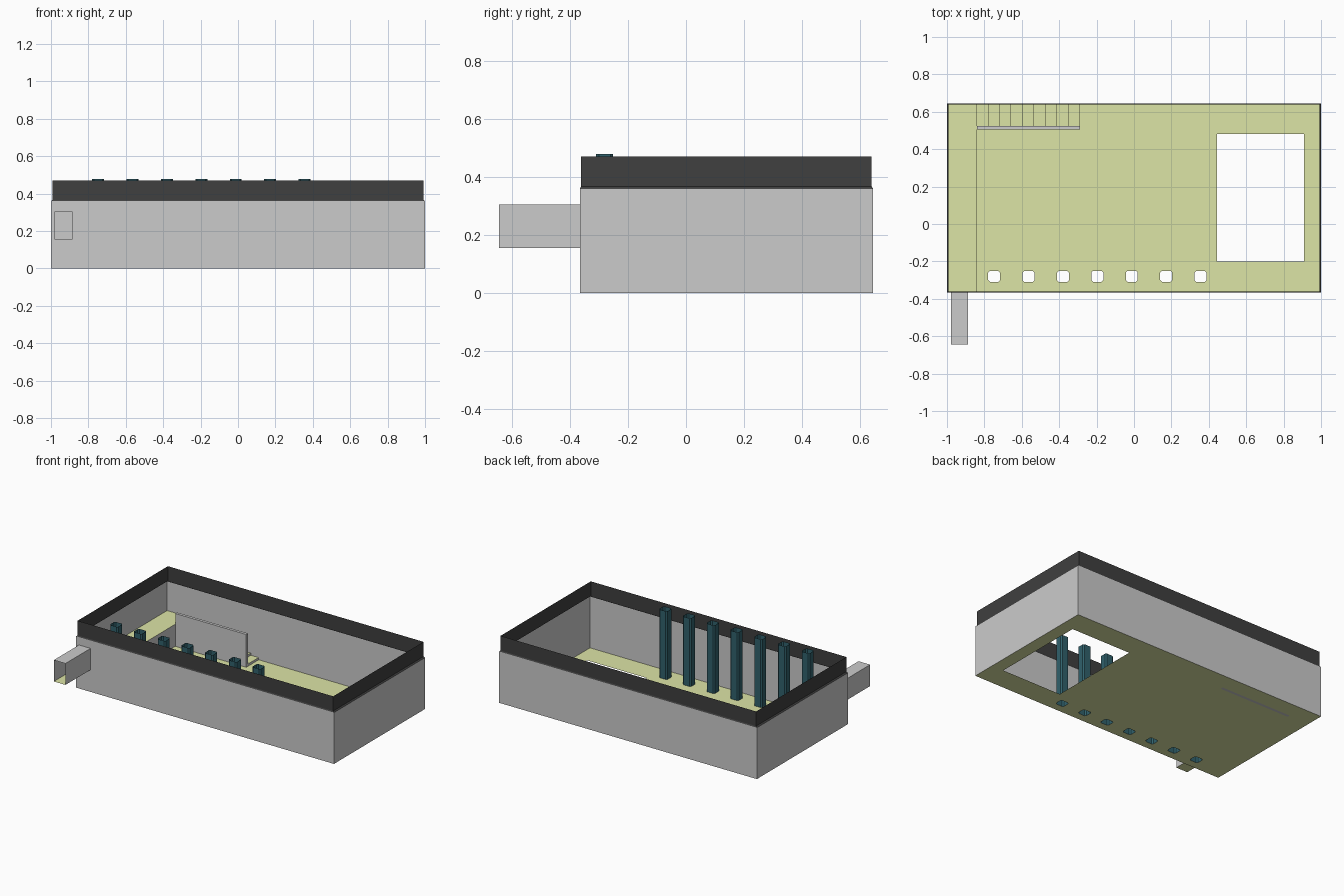
import bpy, bmesh
from mathutils import Vector

if "Cube" in bpy.data.objects:
    bpy.data.objects.remove(bpy.data.objects["Cube"])


def material(name, rgb):
    m = bpy.data.materials.new(name)
    m.diffuse_color = (*rgb, 1)
    m.use_nodes = True
    m.node_tree.nodes["Principled BSDF"].inputs["Base Color"].default_value = m.diffuse_color
    return m


OLIVE = material("olive_floor", (0.72, 0.78, 0.38))
DARK = material("dark_trim", (0.05, 0.05, 0.05))
TEAL = material("teal_post", (0.03, 0.12, 0.15))

# Main dimensions
X, Y0, Y1 = 1.0, -0.365, 0.643
WALL, TOP = 0.36, 0.47
DECK, DECK_X = 0.155, -0.84
STAIR_X, STAIR_Y = -0.29, 0.525


def finish(name, bm, mat=None):
    me = bpy.data.meshes.new(name)
    bm.to_mesh(me)
    bm.free()
    ob = bpy.data.objects.new(name, me)
    bpy.context.collection.objects.link(ob)
    if mat:
        me.materials.append(mat)
    return ob


def rect(x0, x1, y0, y1):
    return [(x0, y0), (x1, y0), (x1, y1), (x0, y1)]


def chamfered(cx, cy, hx, hy, c):
    return [(cx - hx + c, cy - hy), (cx + hx - c, cy - hy), (cx + hx, cy - hy + c), (cx + hx, cy + hy - c),
            (cx + hx - c, cy + hy), (cx - hx + c, cy + hy), (cx - hx, cy + hy - c), (cx - hx, cy - hy + c)]


def sheet(name, loops, place, normal, mat=None):
    """Flat sheet: the first loop is the outline, the others are holes."""
    bm = bmesh.new()
    for loop in loops:
        vs = [bm.verts.new(place(*p)) for p in loop]
        for a, b in zip(vs, vs[1:] + vs[:1]):
            bm.edges.new((a, b))
    bmesh.ops.triangle_fill(bm, use_beauty=True, edges=bm.edges[:], normal=Vector(normal))
    bm.normal_update()
    for f in bm.faces:
        if f.normal.dot(Vector(normal)) < 0:
            f.normal_flip()
    return finish(name, bm, mat)


def skin(name, rings, mat=None, closed=True):
    """Open-ended surface joining successive rings of points."""
    bm = bmesh.new()
    vr = [[bm.verts.new(p) for p in r] for r in rings]
    n = len(rings[0])
    for a, b in zip(vr, vr[1:]):
        for i in range(n if closed else n - 1):
            j = (i + 1) % n
            bm.faces.new((a[i], a[j], b[j], b[i]))
    return finish(name, bm, mat)


def at_z(loop, z):
    return [(x, y, z) for x, y in loop]


# Row of hollow posts
posts = [chamfered(-0.748 + 0.184 * i, -0.28, 0.032, 0.029, 0.009) for i in range(7)]
for i, p in enumerate(posts):
    skin(f"post_{i + 1}", [at_z(p, 0), at_z(p, 0.478)], TEAL)

# Floor with a large opening and post holes
sheet("floor", [rect(-X, X, Y0, Y1), rect(0.444, 0.909, -0.2, 0.481)] + posts,
      lambda x, y: (x, y, 0), (0, 0, 1), OLIVE)

# Side and back walls
u_shape = [(X, Y0), (X, Y1), (-X, Y1), (-X, Y0)]
skin("side_and_back_walls", [at_z(u_shape, 0), at_z(u_shape, WALL)], closed=False)

# Front wall with the passage doorway
PX0, PX1, PZ, PY = -0.978, -0.888, 0.305, -0.643
sheet("front_wall", [rect(-X, X, 0, WALL), rect(PX0, PX1, DECK, PZ)],
      lambda x, z: (x, Y0, z), (0, -1, 0))

# Dark upper band, set in slightly from the walls
outer = rect(-X, X, Y0, Y1)
inner = rect(-X + 0.009, X - 0.009, Y0 + 0.004, Y1 - 0.004)
skin("upper_band", [at_z(outer, WALL), at_z(inner, WALL + 0.007), at_z(inner, TOP)], DARK)

# Entry passage: grey walls and roof, olive floor
arch = [(PX0, DECK), (PX0, PZ), (PX1, PZ), (PX1, DECK)]
skin("passage_shell", [[(x, y, z) for x, z in arch] for y in (Y0, PY)], closed=False)
sheet("passage_floor", [rect(PX0, PX1, PY, Y0)], lambda x, y: (x, y, DECK), (0, 0, 1), OLIVE)

# Raised platform along the left wall
sheet("platform_top", [rect(-X, DECK_X, Y0, Y1)], lambda x, y: (x, y, DECK), (0, 0, 1), OLIVE)
sheet("platform_side", [rect(Y0, STAIR_Y, 0, DECK)], lambda y, z: (DECK_X, y, z), (1, 0, 0))

# Stairs down from the platform: grey risers, olive treads
steps = 9
run, rise = (STAIR_X - DECK_X) / steps, DECK / (steps + 1)
profile = [(DECK_X, DECK)]
for i in range(steps):
    z = DECK - rise * (i + 1)
    profile += [(DECK_X + run * i, z), (DECK_X + run * (i + 1), z)]
profile.append((STAIR_X, 0))
stairs = skin("stairs", [[(x, y, z) for x, z in profile] for y in (STAIR_Y, Y1)], closed=False)
stairs.data.materials.append(None)
stairs.data.materials.append(OLIVE)
for f in stairs.data.polygons:
    f.flip()
    f.material_index = 1 if abs(f.normal.z) > 0.5 else 0

# Solid guard wall beside the stairs
guard = bmesh.new()
bmesh.ops.create_cube(guard, size=1)
for v in guard.verts:
    v.co = (DECK_X if v.co.x < 0 else STAIR_X, 0.505 if v.co.y < 0 else STAIR_Y, 0 if v.co.z < 0 else 0.23)
finish("stair_guard", guard)
